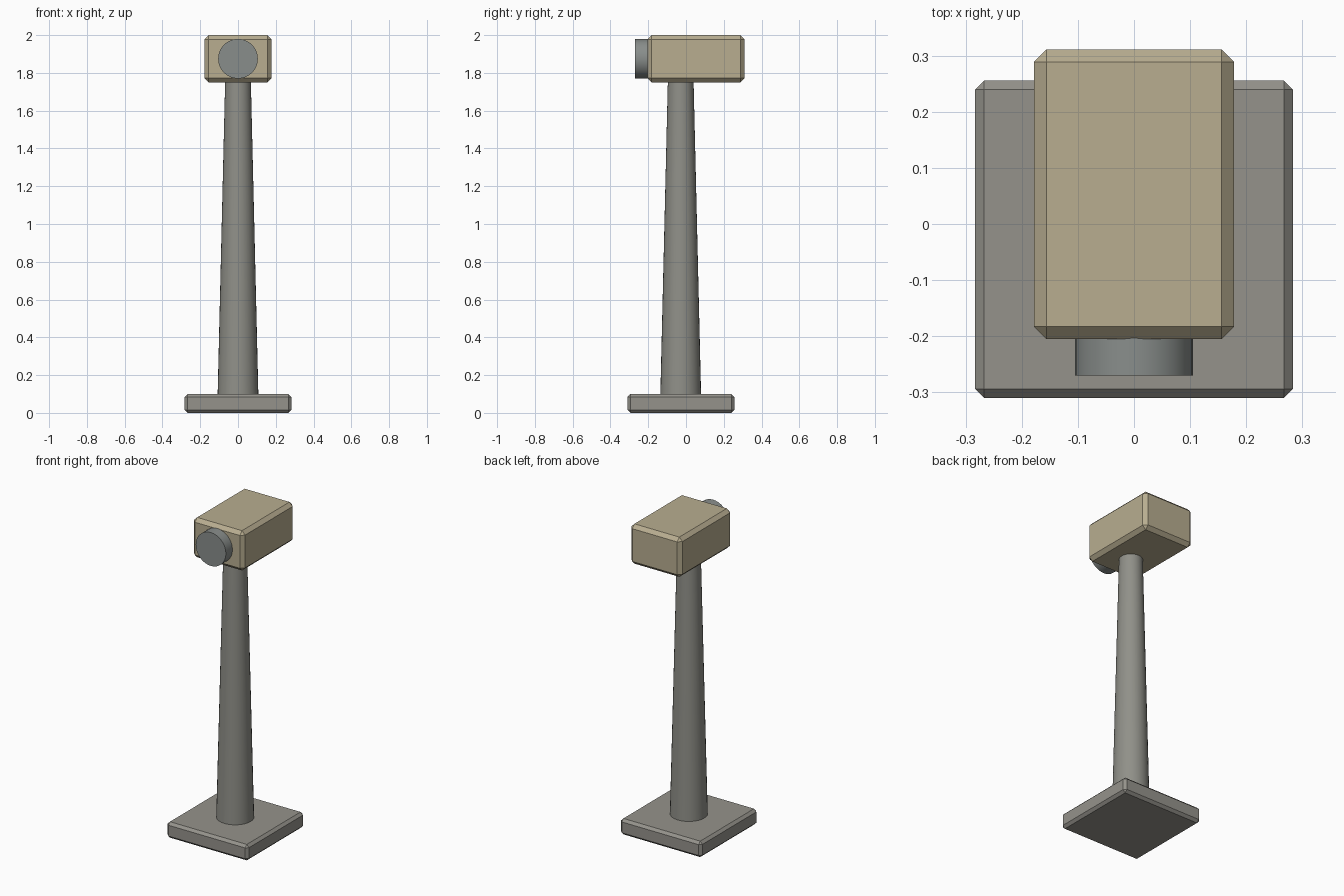
import bpy
import math

if "Cube" in bpy.data.objects:
    bpy.data.objects.remove(bpy.data.objects["Cube"])

SMOOTH = math.radians(40)


def material(name, rgb):
    m = bpy.data.materials.new(name)
    m.diffuse_color = (*rgb, 1)
    m.use_nodes = True
    m.node_tree.nodes["Principled BSDF"].inputs["Base Color"].default_value = m.diffuse_color
    return m


def chamfered_box(name, lo, hi, chamfer, mat):
    centre = [(a + b) / 2 for a, b in zip(lo, hi)]
    bpy.ops.mesh.primitive_cube_add(size=1, location=centre)
    ob = bpy.context.object
    ob.name = name
    ob.scale = [b - a for a, b in zip(lo, hi)]
    bpy.ops.object.transform_apply(location=False, rotation=False, scale=True)
    bev = ob.modifiers.new("chamfer", 'BEVEL')
    bev.width = chamfer
    bev.segments = 1
    ob.data.materials.append(mat)
    return ob


def round_part(name, r1, r2, depth, location, mat, rotation=(0, 0, 0)):
    bpy.ops.mesh.primitive_cone_add(vertices=32, radius1=r1, radius2=r2, depth=depth,
                                    location=location, rotation=rotation)
    ob = bpy.context.object
    ob.name = name
    bpy.ops.object.shade_smooth_by_angle(angle=SMOOTH)
    ob.data.materials.append(mat)
    return ob


tan = material("tan_paint", (0.48, 0.42, 0.28))
stone = material("warm_grey", (0.30, 0.29, 0.26))
metal = material("pole_grey", (0.28, 0.28, 0.25))
glass = material("lens_grey", (0.25, 0.27, 0.26))

# Square foot plate
chamfered_box("base_plate", (-0.283, -0.31, 0), (0.283, 0.256, 0.10), 0.016, stone)

# Tapered pole, sunk slightly into plate and housing
round_part("pole", 0.108, 0.068, 1.67, (0, -0.028, 0.925), metal)

# Housing on top
chamfered_box("housing", (-0.178, -0.205, 1.75), (0.178, 0.311, 2.0), 0.022, tan)

# Lens barrel facing the front
round_part("lens", 0.105, 0.105, 0.085, (0, -0.2275, 1.875), glass, (math.pi / 2, 0, 0))
